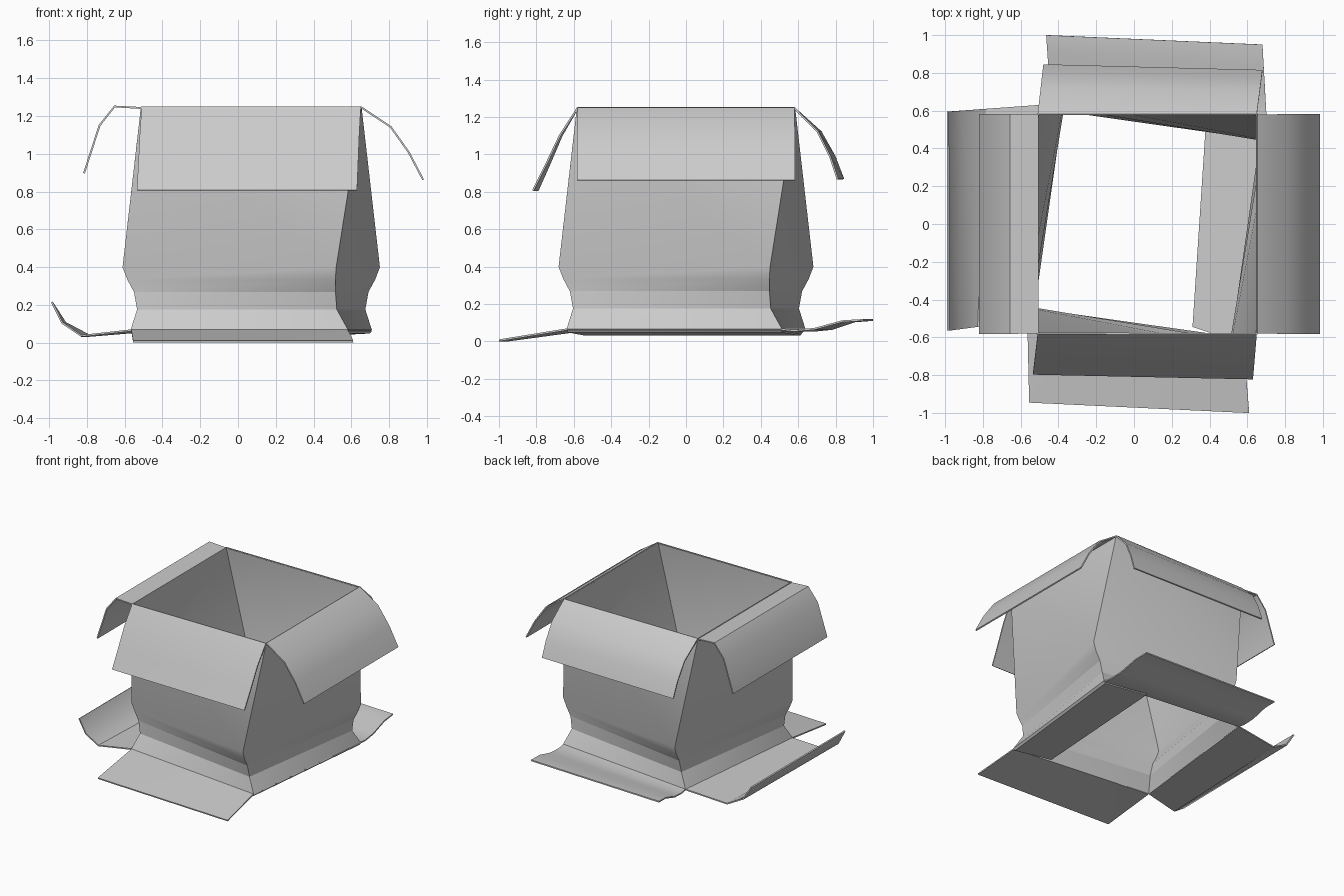
import bpy
import bmesh
from math import radians

if "Cube" in bpy.data.objects:
    bpy.data.objects.remove(bpy.data.objects["Cube"], do_unlink=True)

CENTRE_X = 0.07
THICKNESS = 0.01

grey = bpy.data.materials.new("cardboard grey")
grey.use_nodes = True
colour = (0.6, 0.6, 0.6, 1)
grey.diffuse_color = colour
grey.node_tree.nodes["Principled BSDF"].inputs["Base Color"].default_value = colour


def place(side, along, out, z):
    """Point on a side: 0 front, 1 right of front, 2 back, 3 left of front."""
    x, y = along, -out
    for _ in range(side):
        x, y = -y, x
    return (x + CENTRE_X, y, z)


def make_sheet(name, verts, faces):
    """Thin board made from a surface, smooth with sharp folds."""
    mesh = bpy.data.meshes.new(name)
    mesh.from_pydata(verts, [], faces)
    mesh.materials.append(grey)
    # Twisted panels bend along their shorter diagonal
    bm = bmesh.new()
    bm.from_mesh(mesh)
    bmesh.ops.triangulate(bm, faces=bm.faces[:], quad_method="SHORT_EDGE")
    bm.to_mesh(mesh)
    bm.free()
    obj = bpy.data.objects.new(name, mesh)
    bpy.context.collection.objects.link(obj)
    board = obj.modifiers.new("board", "SOLIDIFY")
    board.thickness = THICKNESS
    board.offset = 0
    bpy.ops.object.select_all(action="DESELECT")
    obj.select_set(True)
    bpy.context.view_layer.objects.active = obj
    bpy.ops.object.modifier_apply(modifier="board")
    bpy.ops.object.shade_smooth_by_angle(angle=radians(25))


# Twisted, slightly crushed tube: (along, out, height) of one corner per ring
rings = [(0.51, 0.635, 0.065), (0.45, 0.60, 0.175), (0.443, 0.617, 0.27),
         (0.443, 0.652, 0.335), (0.447, 0.677, 0.40), (0.58, 0.58, 1.25)]
verts = [place(k, *ring) for ring in rings for k in range(4)]
faces = [(r * 4 + k, r * 4 + (k + 1) % 4, r * 4 + 4 + (k + 1) % 4, r * 4 + 4 + k)
         for r in range(len(rings) - 1) for k in range(4)]
make_sheet("box_walls", verts, faces)


def flap(name, side, ring, tip_start, tip_end, profile):
    """Bent flap from a wall edge to a tip edge; profile is (fraction, height)."""
    a, b, _ = ring
    ends = [((-b, a), tip_start), ((a, b), tip_end)]
    verts = []
    for f, z in profile:
        for hinge, tip in ends:
            along, out = (h + (t - h) * f for h, t in zip(hinge, tip))
            verts.append(place(side, along, out, z))
    faces = [(i, i + 2, i + 3, i + 1) for i in range(0, len(verts) - 2, 2)]
    make_sheet(name, verts, faces)


# Upper flaps, drooping outwards
top = rings[-1]
flap("front_top_flap", 0, top, (-0.605, 0.793), (0.56, 0.818),
     [(0, 1.247), (0.4, 1.10), (0.7, 0.95), (1, 0.807)])
flap("left_top_flap", 1, top, (-0.583, 0.91), (0.583, 0.91),
     [(0, 1.247), (0.48, 1.142), (0.77, 1.007), (1, 0.862)])
flap("back_top_flap", 2, top, (-0.61, 0.811), (0.55, 0.841),
     [(0, 1.247), (0.54, 1.12), (0.82, 0.99), (1, 0.868)])
flap("right_top_flap", 3, top, (-0.583, 0.885), (0.583, 0.885),
     [(0, 1.242), (0.47, 1.25), (0.73, 1.15), (1, 0.897)])

# Lower flaps: three splayed outwards, one folded in under the box
base = rings[0]
flap("front_bottom_flap", 0, base, (-0.625, 0.945), (0.54, 1.0),
     [(0, 0.065), (1, 0.006)])
flap("left_bottom_flap", 1, base, (-0.545, 0.24), (0.60, 0.315),
     [(0, 0.065), (0.03, 0.053), (1, 0.037)])
flap("back_bottom_flap", 2, base, (-0.61, 0.95), (0.535, 1.0),
     [(0, 0.065), (0.15, 0.058), (0.4, 0.067), (0.74, 0.108), (1, 0.115)])
flap("right_bottom_flap", 3, base, (-0.595, 1.055), (0.565, 1.055),
     [(0, 0.065), (0.63, 0.036), (0.87, 0.105), (1, 0.215)])
